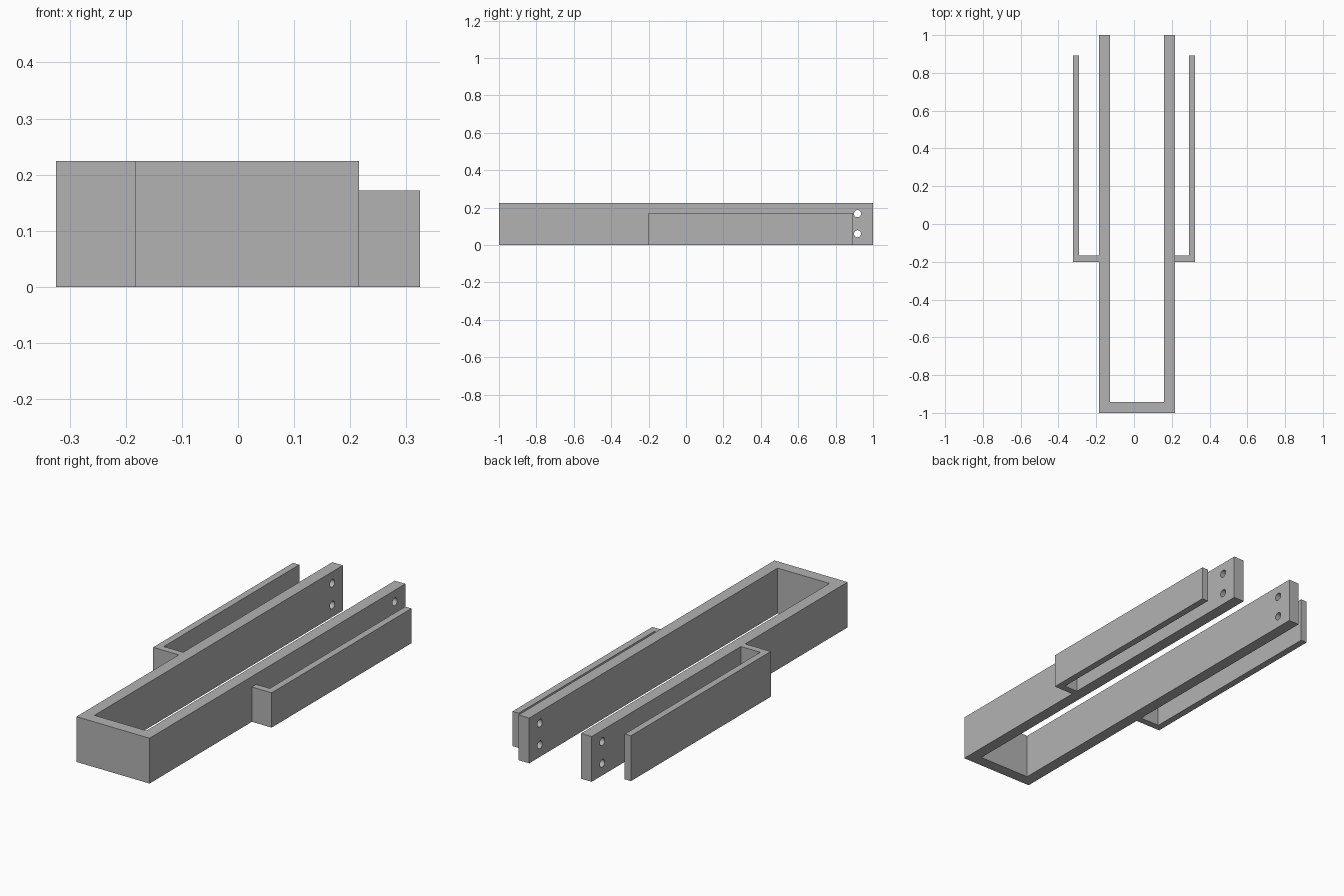
import bpy, bmesh
from math import radians

if "Cube" in bpy.data.objects:
    bpy.data.objects.remove(bpy.data.objects["Cube"], do_unlink=True)

grey = bpy.data.materials.new("plain grey")
grey.use_nodes = True
grey.diffuse_color = (0.45, 0.45, 0.45, 1)
grey.node_tree.nodes["Principled BSDF"].inputs["Base Color"].default_value = grey.diffuse_color


def extrude_outline(name, outline, height):
    """Raise a flat outline in x and y from the ground to a height."""
    bm = bmesh.new()
    base = bm.faces.new([bm.verts.new((x, y, 0)) for x, y in outline])
    top = bmesh.ops.extrude_face_region(bm, geom=[base])["geom"]
    verts = [v for v in top if isinstance(v, bmesh.types.BMVert)]
    bmesh.ops.translate(bm, verts=verts, vec=(0, 0, height))
    bmesh.ops.recalc_face_normals(bm, faces=bm.faces)
    mesh = bpy.data.meshes.new(name)
    bm.to_mesh(mesh)
    bm.free()
    mesh.materials.append(grey)
    obj = bpy.data.objects.new(name, mesh)
    bpy.context.collection.objects.link(obj)
    return obj


# Long U-shaped channel, open at the back
left, right, wall = 0.216, -0.184, 0.058
height = 0.224
channel = extrude_outline("channel", [
    (right, -1), (left, -1), (left, 1), (left - wall, 1),
    (left - wall, -1 + wall), (right + wall, -1 + wall),
    (right + wall, 1), (right, 1)], height)

# Two screw holes through the back end of both walls
for z in (0.06, 0.167):
    bpy.ops.mesh.primitive_cylinder_add(
        vertices=32, radius=0.019, depth=1,
        location=(0, 0.917, z), rotation=(0, radians(90), 0))
    cutter = bpy.context.object
    cutter.name = "hole_cutter"
    cutter.hide_render = True
    cutter.data.materials.append(grey)
    mod = channel.modifiers.new("hole", 'BOOLEAN')
    mod.operation = 'DIFFERENCE'
    mod.solver = 'EXACT'
    mod.object = cutter
    bpy.context.view_layer.objects.active = channel
    bpy.ops.object.modifier_apply(modifier=mod.name)
    bpy.data.objects.remove(cutter, do_unlink=True)

# L-shaped side clips; the left one is lower
front, back, outer, thick = -0.2, 0.893, 0.324, 0.034
for name, side, root, clip_height in (("left_clip", 1, left, 0.172),
                                      ("right_clip", -1, right, height)):
    tip, inner = side * outer, side * (outer - thick)
    extrude_outline(name, [
        (root, front), (tip, front), (tip, back), (inner, back),
        (inner, front + thick), (root, front + thick)], clip_height)

# Smooth the hole walls and keep the edges sharp
bpy.ops.object.select_all(action='DESELECT')
channel.select_set(True)
bpy.context.view_layer.objects.active = channel
bpy.ops.object.shade_smooth_by_angle(angle=radians(30))
